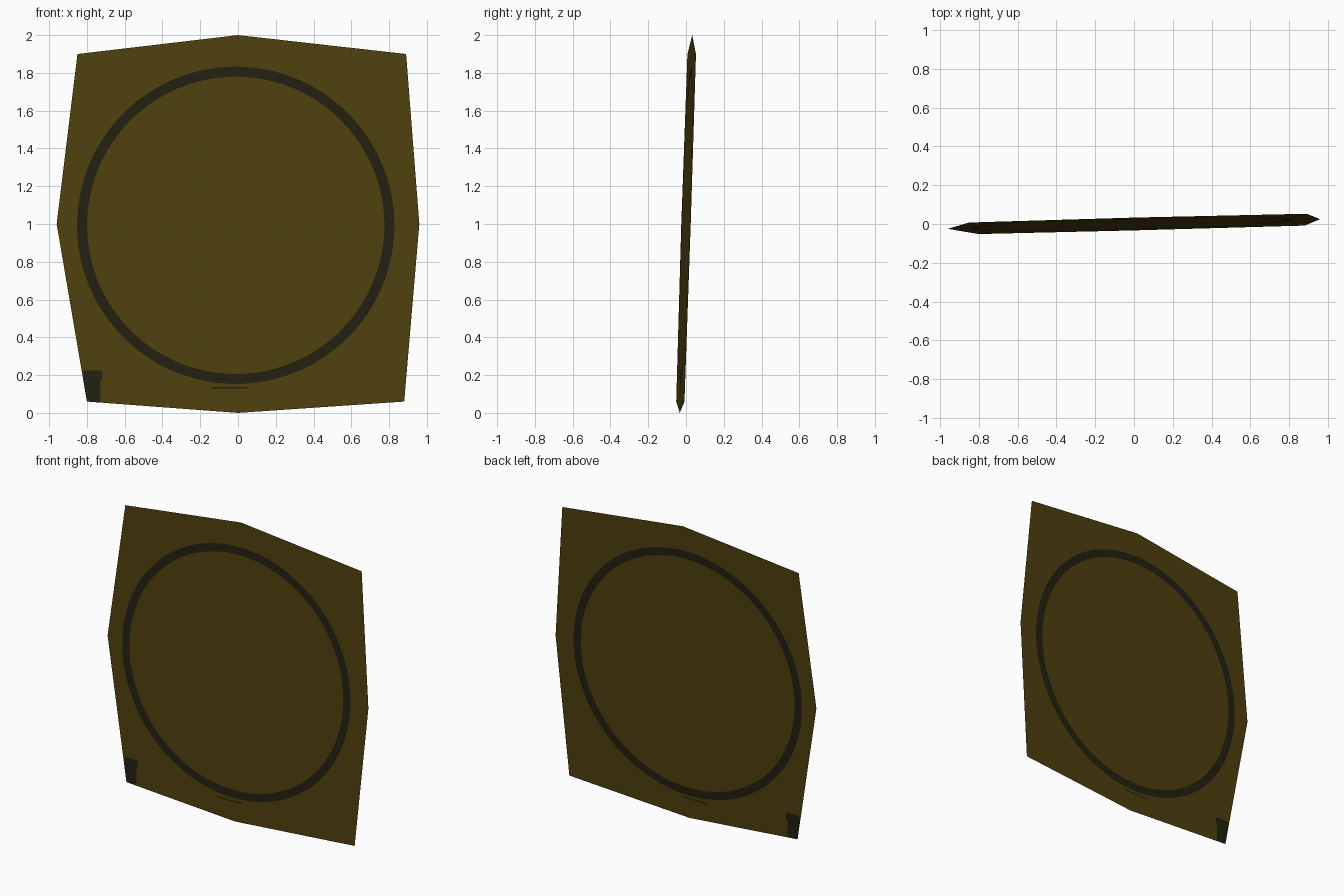
import bpy, bmesh, math
from mathutils import Vector

if "Cube" in bpy.data.objects:
    bpy.data.objects.remove(bpy.data.objects["Cube"], do_unlink=True)


def make_material(name, colour):
    mat = bpy.data.materials.new(name)
    mat.use_nodes = True
    mat.diffuse_color = (*colour, 1)
    shader = next(n for n in mat.node_tree.nodes if n.type == 'BSDF_PRINCIPLED')
    shader.inputs["Base Color"].default_value = (*colour, 1)
    shader.inputs["Roughness"].default_value = 0.9
    return mat


# Eight-cornered outline of the sheet, as x and z
outline = [Vector(p) for p in (
    (0.96, 1.0), (0.89, 1.9), (0, 2.0), (-0.85, 1.9),
    (-0.96, 1.0), (-0.80, 0.06), (0, 0), (0.88, 0.06))]
centre = Vector((-0.012, 0.993))
outer_radius, inner_radius = 0.84, 0.787


def angle_of(point):
    d = point - centre
    return math.atan2(d.y, d.x) % math.tau


def edge_point(angle):
    """Where a ray from the ring centre meets the outline."""
    ray = Vector((math.cos(angle), math.sin(angle)))
    for a, b in zip(outline, outline[1:] + outline[:1]):
        side = b - a
        det = ray.cross(side)
        if abs(det) < 1e-9:
            continue
        dist = (a - centre).cross(side) / det
        along = (a - centre).cross(ray) / det
        if dist > 0 and -1e-6 <= along <= 1 + 1e-6:
            return centre + ray * dist


# Sheet in three bands: inner disc, painted ring, outer border
steps = 96
angles = sorted([i * math.tau / steps + 0.001 for i in range(steps)]
                + [angle_of(p) for p in outline])
bm = bmesh.new()


def add_loop(points):
    return [bm.verts.new((p.x, 0, p.y)) for p in points]


def circle(radius):
    return [centre + radius * Vector((math.cos(a), math.sin(a))) for a in angles]


inner = add_loop(circle(inner_radius))
outer = add_loop(circle(outer_radius))
border = add_loop([edge_point(a) for a in angles])
bm.faces.new(inner)
for near, far, index in ((inner, outer, 1), (outer, border, 0)):
    for i in range(len(angles)):
        j = (i + 1) % len(angles)
        face = bm.faces.new((near[i], far[i], far[j], near[j]))
        face.material_index = index

# Painted corner mark and small dash: x from, x to, z from, z to
marks = [(-0.82, -0.728, 0.0, 0.18), (-0.818, -0.718, 0.18, 0.225),
         (-0.14, 0.05, 0.128, 0.136)]
for x0, x1, z0, z1 in marks:
    for spot, normal in (((x0, 0, 0), (1, 0, 0)), ((x1, 0, 0), (1, 0, 0)),
                         ((0, 0, z0), (0, 0, 1)), ((0, 0, z1), (0, 0, 1))):
        low = [f for f in bm.faces if f.material_index == 0 and len(f.verts) < 50
               and f.calc_center_median().z < 0.7]
        geom = set(low)
        for f in low:
            geom.update(f.edges)
            geom.update(f.verts)
        bmesh.ops.bisect_plane(bm, geom=list(geom), dist=1e-6,
                               plane_co=spot, plane_no=normal)
for f in bm.faces:
    c = f.calc_center_median()
    if any(x0 < c.x < x1 and z0 < c.z < z1 for x0, x1, z0, z1 in marks):
        f.material_index = 1

# Lean the flat sheet slightly
for v in bm.verts:
    v.co.y = 0.026 * v.co.x + 0.033 * (v.co.z - 1)

mesh = bpy.data.meshes.new("painted_sheet")
bm.to_mesh(mesh)
bm.free()
mesh.materials.append(make_material("olive brown", (0.078, 0.051, 0.0045)))
mesh.materials.append(make_material("dark ring paint", (0.017, 0.0150, 0.0055)))
sheet = bpy.data.objects.new("painted_sheet", mesh)
bpy.context.collection.objects.link(sheet)
